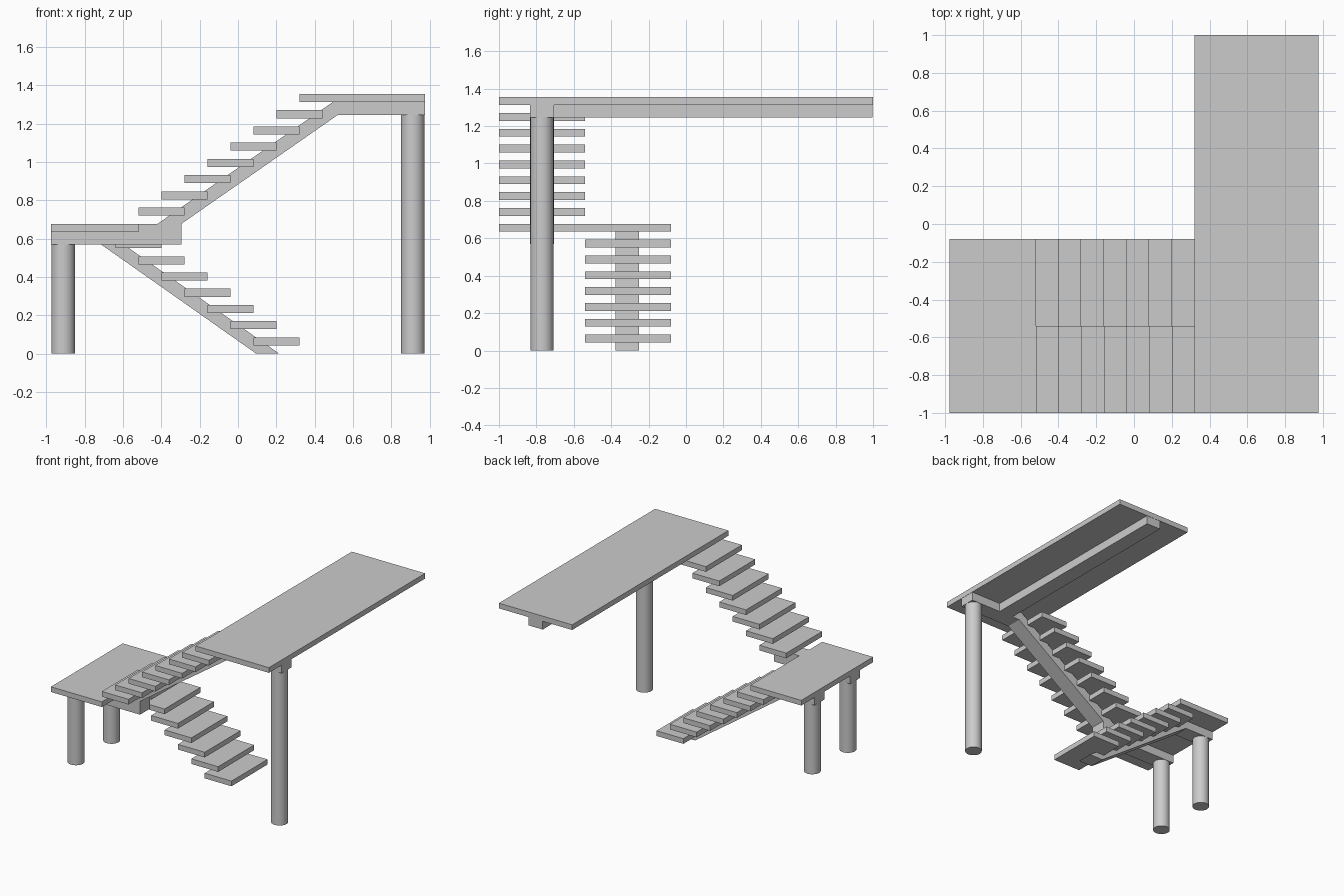
import bpy, bmesh

if "Cube" in bpy.data.objects:
    bpy.data.objects.remove(bpy.data.objects["Cube"])

RISE, GOING, THICK = 1.355 / 16, 0.12, 0.042
WIDTH = 0.126                       # beam and column width
Y_UP, Y_LOW = -0.77, -0.315         # centre lines of the two flights


def box(name, x0, x1, y0, y1, z0, z1):
    profile(name, [(x0, z0), (x1, z0), (x1, z1), (x0, z1)], y0, y1)


def profile(name, pts, y0, y1):
    """Extrude an x-z outline from y0 to y1."""
    bm = bmesh.new()
    face = bm.faces.new([bm.verts.new((x, y0, z)) for x, z in pts])
    ext = bmesh.ops.extrude_face_region(bm, geom=[face])
    verts = [g for g in ext["geom"] if isinstance(g, bmesh.types.BMVert)]
    bmesh.ops.translate(bm, verts=verts, vec=(0, y1 - y0, 0))
    bmesh.ops.recalc_face_normals(bm, faces=bm.faces)
    mesh = bpy.data.meshes.new(name)
    bm.to_mesh(mesh)
    bm.free()
    bpy.context.collection.objects.link(bpy.data.objects.new(name, mesh))


def column(name, x, y, h):
    bpy.ops.mesh.primitive_cylinder_add(vertices=32, radius=WIDTH / 2 - 0.001,
                                        depth=h, location=(x, y, h / 2))
    bpy.context.object.name = name
    bpy.ops.object.shade_smooth_by_angle()


# Landings
mid, top = 8 * RISE, 16 * RISE
box("middle_landing", -0.977, -0.52, -1, -0.08, mid - THICK, mid)
box("upper_landing", 0.32, 0.977, -1, 1, top - THICK, top)

# Treads of both flights
for i in range(7):
    x, z = 0.08 - GOING * i, RISE * (i + 1)
    box(f"lower_tread_{i + 1}", x, x + 2 * GOING, -0.54, -0.08, z - THICK, z)
    x, z = -0.52 + GOING * i, mid + RISE * (i + 1)
    box(f"upper_tread_{i + 1}", x, x + 2 * GOING, -1, -0.54, z - THICK, z)

# Central stringers running on as beams under the landings
mb, mt = 0.57, mid - THICK
tb, tt = 1.245, top - THICK
profile("lower_stringer",
        [(-0.975, mb), (-0.715, mb), (0.095, 0), (0.215, 0),
         (-0.69, mt), (-0.975, mt)], Y_LOW - WIDTH / 2, Y_LOW + WIDTH / 2)
profile("upper_stringer",
        [(-0.975, mb), (-0.295, mb), (-0.295, mid), (0.52, tb), (0.975, tb),
         (0.975, tt), (0.495, tt), (-0.42, mid), (-0.52, mid), (-0.52, mt),
         (-0.975, mt)], Y_UP - WIDTH / 2, Y_UP + WIDTH / 2)

# Long beam under the upper landing
box("landing_beam", 0.585, 0.711, Y_UP + WIDTH / 2, 0.998, tb, tt)

# Columns
column("front_landing_column", -0.912, Y_UP, mb)
column("rear_landing_column", -0.912, Y_LOW, mb)
column("tall_column", 0.912, Y_UP, tb)
